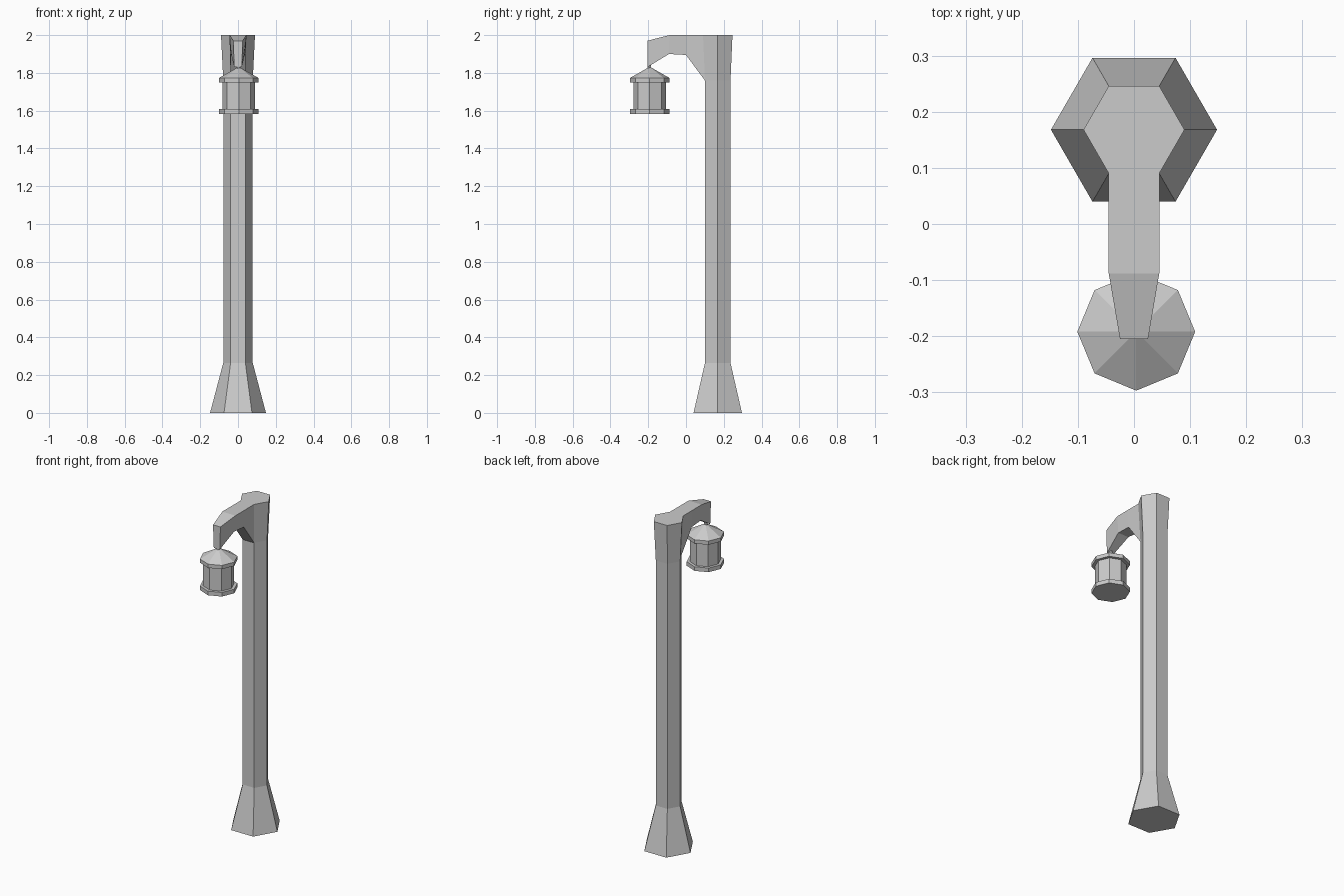
import bpy, bmesh, math

if "Cube" in bpy.data.objects:
    bpy.data.objects.remove(bpy.data.objects["Cube"])


def make_object(name, bm):
    bmesh.ops.recalc_face_normals(bm, faces=bm.faces)
    mesh = bpy.data.meshes.new(name)
    bm.to_mesh(mesh)
    bm.free()
    obj = bpy.data.objects.new(name, mesh)
    bpy.context.collection.objects.link(obj)
    return obj


def loft(name, rings):
    """Skin equal-length closed rings and cap both ends."""
    bm = bmesh.new()
    loops = [[bm.verts.new(p) for p in ring] for ring in rings]
    n = len(loops[0])
    for a, b in zip(loops, loops[1:]):
        for i in range(n):
            j = (i + 1) % n
            bm.faces.new((a[i], a[j], b[j], b[i]))
    bm.faces.new(loops[0])
    bm.faces.new(loops[-1])
    return make_object(name, bm)


def turned(name, sides, x, y, profile):
    """Low-poly turned shape from (radius, z) pairs."""
    step = math.tau / sides
    return loft(name, [[(x + r * math.cos(i * step), y + r * math.sin(i * step), z)
                        for i in range(sides)] for r, z in profile])


# Hexagonal post with flared foot and slightly flared head
turned("post", 6, 0, 0.168,
       [(0.148, 0), (0.078, 0.265), (0.078, 1.76), (0.09, 2.0)])

# Bracket arm: y top, y bottom, z top, z bottom, half width top, half width bottom
arm = [(0.13, 0.13, 2.0, 1.76, 0.045, 0.039),
       (0.09, 0.10, 2.0, 1.76, 0.045, 0.039),
       (0.0, 0.0, 2.0, 1.895, 0.045, 0.039),
       (-0.088, -0.09, 2.0, 1.90, 0.045, 0.036),
       (-0.205, -0.205, 1.97, 1.83, 0.025, 0.02)]
loft("bracket_arm", [[(-wt, yt, zt), (wt, yt, zt), (wb, yb, zb), (-wb, yb, zb)]
                     for yt, yb, zt, zb, wt, wb in arm])

# Short hanger between arm and lantern
turned("hanger", 6, 0.002, -0.195, [(0.011, 1.80), (0.011, 1.845)])

# Octagonal lantern: bottom rim, glass body, top rim and roof
LX, LY = 0.004, -0.192
turned("lantern_bottom_rim", 8, LX, LY, [(0.105, 1.583), (0.105, 1.608)])
turned("lantern_body", 8, LX, LY, [(0.087, 1.60), (0.087, 1.76)])
turned("lantern_top_rim", 8, LX, LY, [(0.105, 1.75), (0.105, 1.773)])
turned("lantern_roof", 8, LX, LY, [(0.105, 1.773), (0.008, 1.828)])
